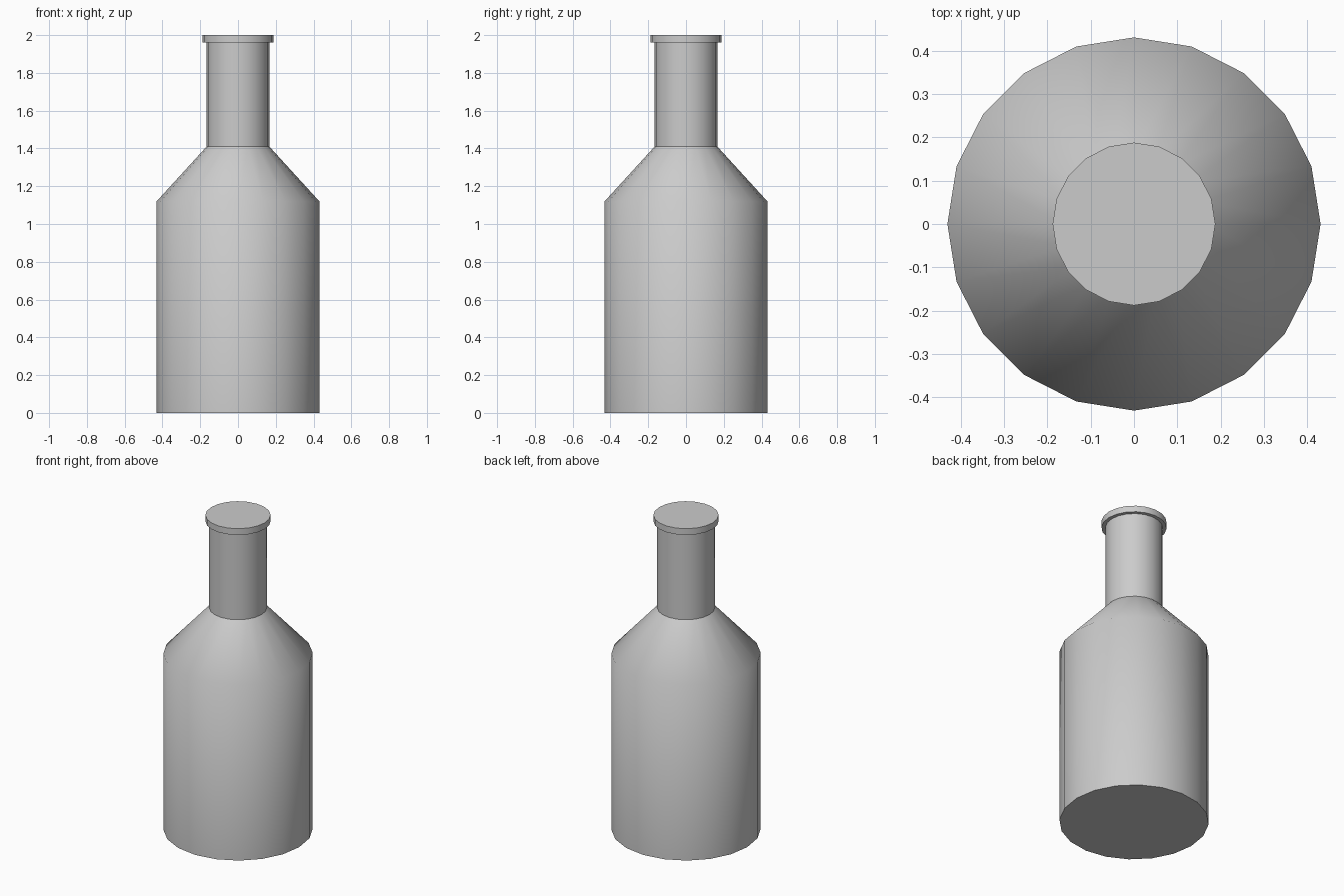
import bpy, bmesh
from math import cos, sin, pi, radians

if "Cube" in bpy.data.objects:
    bpy.data.objects.remove(bpy.data.objects["Cube"])

SIDES = 20


def turned(name, profile, cap_bottom=False, cap_top=False, angle=30):
    """Turn a (radius, height) profile around z."""
    bm = bmesh.new()
    rings = [[bm.verts.new((r * cos(2 * pi * i / SIDES), r * sin(2 * pi * i / SIDES), z))
              for i in range(SIDES)] for r, z in profile]
    for low, high in zip(rings, rings[1:]):
        for i in range(SIDES):
            j = (i + 1) % SIDES
            bm.faces.new((low[i], low[j], high[j], high[i]))
    if cap_bottom:
        bm.faces.new(rings[0][::-1])
    if cap_top:
        bm.faces.new(rings[-1])
    mesh = bpy.data.meshes.new(name)
    bm.to_mesh(mesh)
    bm.free()
    obj = bpy.data.objects.new(name, mesh)
    bpy.context.collection.objects.link(obj)
    bpy.ops.object.select_all(action='DESELECT')
    obj.select_set(True)
    bpy.context.view_layer.objects.active = obj
    bpy.ops.object.shade_smooth_by_angle(angle=radians(angle))
    return obj


# Body and shoulder, softly shaded across the shoulder edge
turned("bottle_body", [(0.431, 0), (0.431, 1.12), (0.166, 1.41)], cap_bottom=True, angle=50)

# Straight neck
turned("bottle_neck", [(0.166, 1.41), (0.166, 1.96)])

# Flat closed lip, with its underside meeting the neck
turned("bottle_lip", [(0.166, 1.96), (0.188, 1.96), (0.188, 2.0)], cap_top=True)
